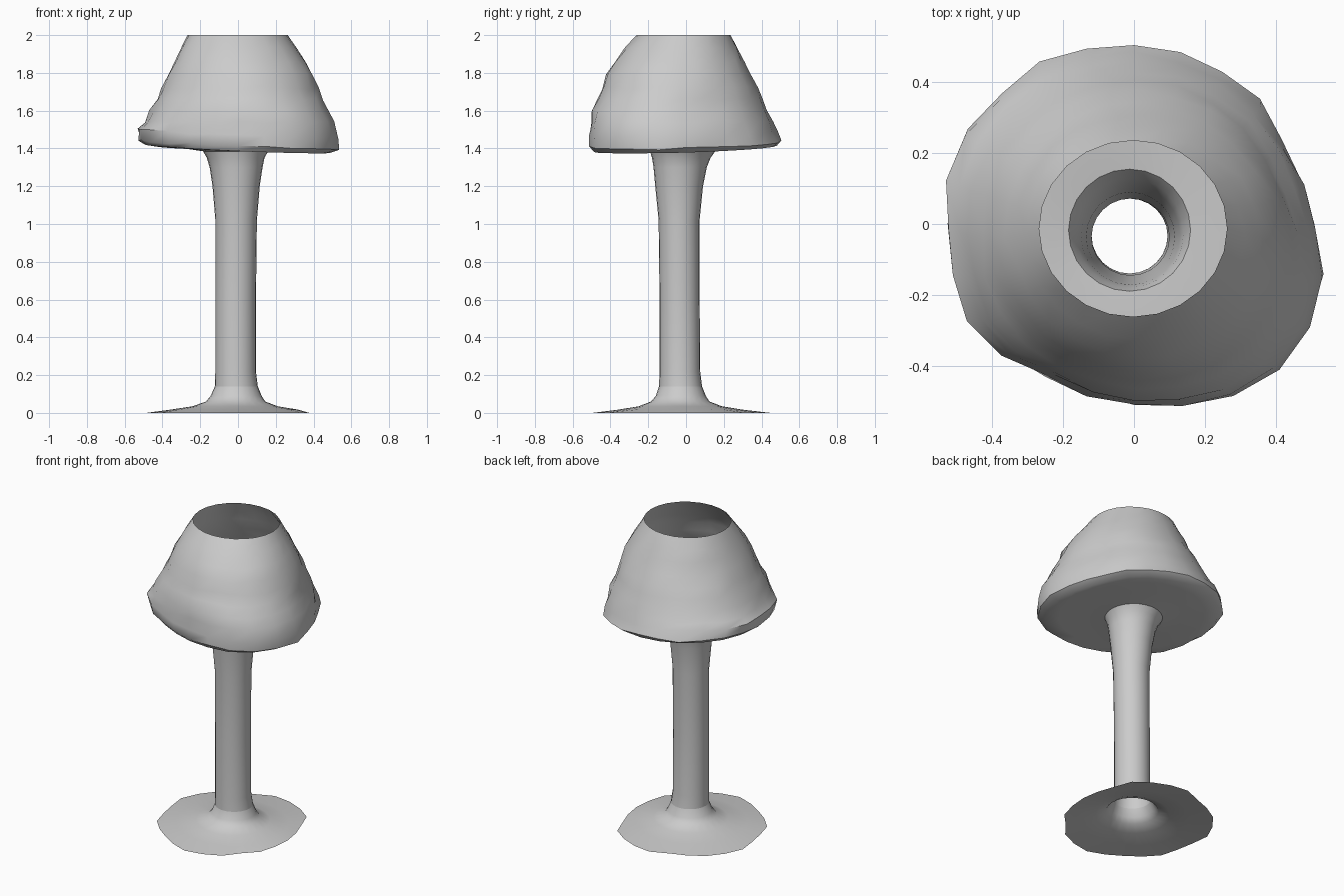
import bpy, bmesh, math, random

if "Cube" in bpy.data.objects:
    bpy.data.objects.remove(bpy.data.objects["Cube"])

random.seed(4)
SIDES = 24

grey = bpy.data.materials.new("plain_grey")
grey.diffuse_color = (0.6, 0.6, 0.6, 1)
grey.use_nodes = True
grey.node_tree.nodes["Principled BSDF"].inputs["Base Color"].default_value = grey.diffuse_color

# Shade outline: (angle in degrees, radius) of the widest ring seen from above
OUTLINE = [(-180, .53), (-160, .54), (-145, .54), (-120, .505), (-104, .505), (-79, .53),
           (-62, .57), (-47, .59), (-24, .58), (0, .525), (24, .485), (50, .51),
           (67, .51), (96, .523), (119, .537), (158, .55), (180, .53)]


def outline_factor(deg):
    for (a0, r0), (a1, r1) in zip(OUTLINE, OUTLINE[1:]):
        if a0 <= deg <= a1:
            return (r0 + (r1 - r0) * (deg - a0) / (a1 - a0)) / .53
    return 1


def lofted(name, rings, shape):
    """Skin rings of (z, x_min, x_max, y_min, y_max), moved by shape(ring no, angle)."""
    bm = bmesh.new()
    loops = []
    for k, (z, x0, x1, y0, y1) in enumerate(rings):
        loop = []
        for i in range(SIDES):
            a = -math.pi + 2 * math.pi * i / SIDES
            f, dz = shape(k, a)
            loop.append(bm.verts.new(((x0 + x1) / 2 + (x1 - x0) / 2 * f * math.cos(a),
                                      (y0 + y1) / 2 + (y1 - y0) / 2 * f * math.sin(a), z + dz)))
        loops.append(loop)
    for lo, hi in zip(loops, loops[1:]):
        for i in range(SIDES):
            j = (i + 1) % SIDES
            bm.faces.new((lo[i], lo[j], hi[j], hi[i]))
    mesh = bpy.data.meshes.new(name)
    bm.to_mesh(mesh)
    bm.free()
    mesh.materials.append(grey)
    ob = bpy.data.objects.new(name, mesh)
    bpy.context.collection.objects.link(ob)
    bpy.ops.object.select_all(action='DESELECT')
    ob.select_set(True)
    bpy.context.view_layer.objects.active = ob
    bpy.ops.object.shade_smooth_by_angle(angle=math.radians(40))
    return ob


# Base: thin spreading skirt with a ragged edge, open underneath
def base_shape(k, a):
    return (random.uniform(.93, 1.04) if k == 0 else 1), 0


STEM_FOOT = (.14, -.123, .105, -.143, .085)
lofted("base", [(0, -.49, .40, -.48, .44), (.017, -.36, .32, -.36, .30), (.035, -.24, .21, -.25, .19),
                (.06, -.17, .145, -.185, .125), (.09, -.145, .125, -.16, .105), STEM_FOOT], base_shape)

# Stem: hollow tube flaring under the shade
STEM_TOP = (1.385, -.185, .16, -.19, .155)
lofted("stem", [STEM_FOOT, (.22, -.12, .095, -.14, .075), (.6, -.12, .095, -.14, .072),
                (1.02, -.12, .10, -.145, .072), (1.2, -.135, .115, -.163, .09),
                (1.3, -.15, .13, -.172, .11), (1.35, -.165, .14, -.18, .13), STEM_TOP],
       lambda k, a: (1, 0))

# Shade: hollow, lumpy, slightly tilted, with a flat underside and an open top
shade = [STEM_TOP, (1.395, -.30, .28, -.30, .28), (1.395, -.42, .41, -.42, .41),
         (1.40, -.495, .475, -.495, .49), (1.425, -.522, .522, -.517, .518),
         (1.48, -.53, .525, -.522, .495), (1.54, -.495, .50, -.513, .468), (1.6, -.465, .47, -.503, .44),
         (1.66, -.43, .45, -.475, .41), (1.72, -.405, .425, -.447, .383), (1.79, -.37, .40, -.425, .345),
         (1.86, -.335, .36, -.38, .31), (1.93, -.305, .31, -.325, .275), (2.0, -.268, .263, -.262, .236)]


def shade_shape(k, a):
    if k == 0:
        return 1, 0
    last = len(shade) - 1
    full = outline_factor(math.degrees(a))
    weight = max(0, 1 - max(0, k - 5) / 8) if k > 2 else k / 3
    f = 1 + (full - 1) * weight
    dz = 0
    if k < 6:
        dz = (-.022 * math.cos(a) + .014 * math.sin(a)) * min(1, k / 3)
    if 3 < k < last:
        f += random.uniform(-.016, .012)
        dz += random.uniform(-.008, .008)
    return f, dz


lofted("shade", shade, shade_shape)
